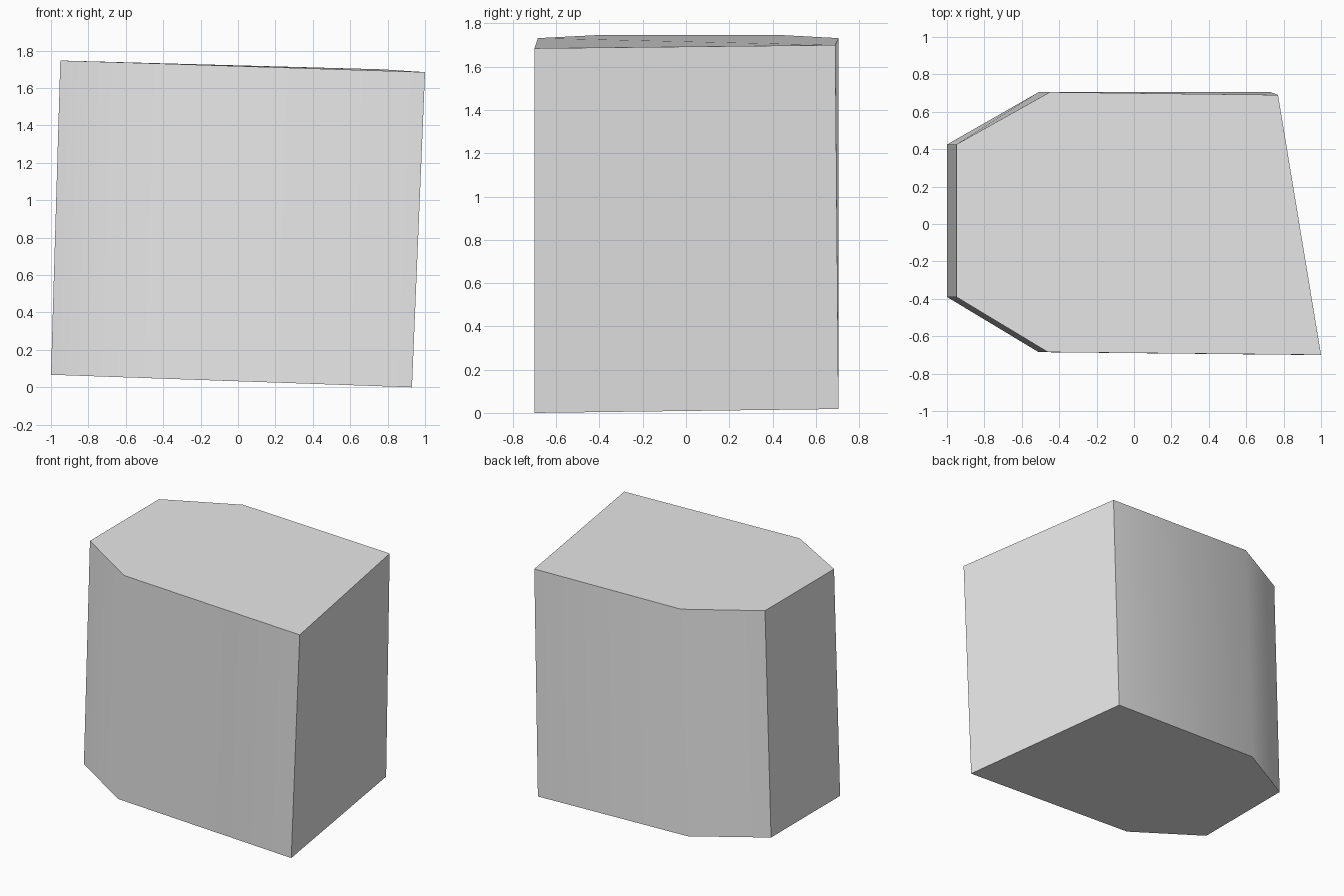
import bpy
import bmesh
import math

if "Cube" in bpy.data.objects:
    bpy.data.objects.remove(bpy.data.objects["Cube"])

# Plain grey stone
grey = bpy.data.materials.new("plain_grey")
grey.use_nodes = True
colour = (0.8, 0.8, 0.8, 1)
grey.diffuse_color = colour
grey.node_tree.nodes["Principled BSDF"].inputs["Base Color"].default_value = colour

# Six-sided outlines, counter-clockwise from the front right corner
top = [(1, -0.70, 1.685), (0.77, 0.69, 1.70), (-0.45, 0.705, 1.732),
       (-0.95, 0.425, 1.747), (-0.95, -0.39, 1.747), (-0.46, -0.685, 1.732)]
bottom = [(0.93, -0.70, 0), (0.73, 0.705, 0.018), (-0.51, 0.705, 0.052),
          (-1, 0.425, 0.067), (-1, -0.39, 0.067), (-0.51, -0.685, 0.05)]

# Leaning block with two cut corners
bm = bmesh.new()
upper = [bm.verts.new(p) for p in top]
lower = [bm.verts.new(p) for p in bottom]
bm.faces.new(upper)
bm.faces.new(lower[::-1])
for i in range(len(top)):
    j = (i + 1) % len(top)
    bm.faces.new((lower[i], lower[j], upper[j], upper[i]))
bmesh.ops.recalc_face_normals(bm, faces=bm.faces)

mesh = bpy.data.meshes.new("stone_block")
bm.to_mesh(mesh)
bm.free()
mesh.materials.append(grey)
block = bpy.data.objects.new("stone_block", mesh)
bpy.context.collection.objects.link(block)

# Soft shading over the shallow corners, crisp elsewhere
bpy.ops.object.select_all(action="DESELECT")
block.select_set(True)
bpy.context.view_layer.objects.active = block
bpy.ops.object.shade_smooth_by_angle(angle=math.radians(35))
